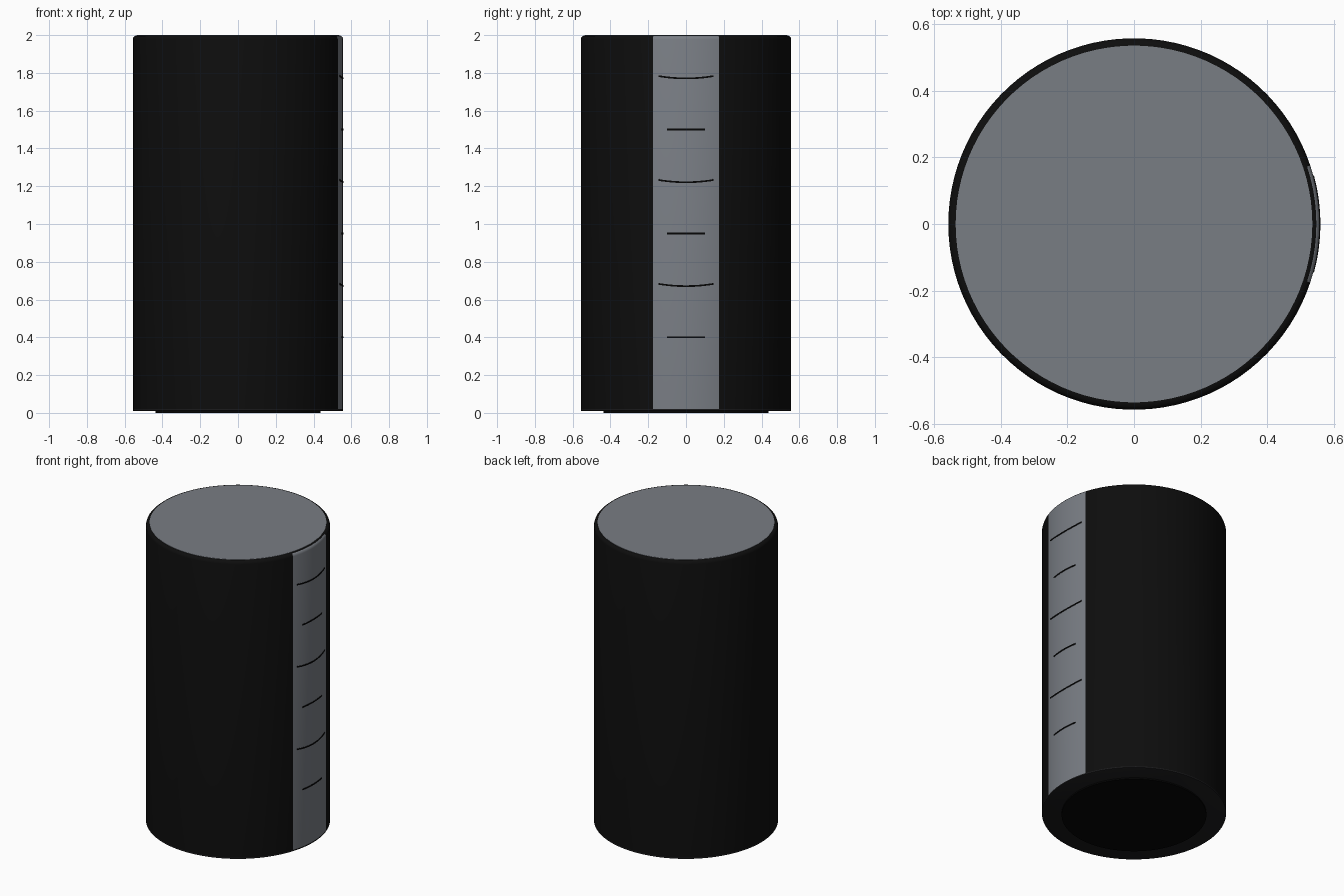
import bpy
import bmesh
import math

if "Cube" in bpy.data.objects:
    bpy.data.objects.remove(bpy.data.objects["Cube"], do_unlink=True)

SEGMENTS = 98
STEP = 2 * math.pi / SEGMENTS
RADIUS = 0.557
STRIP_HALF_ANGLE = 5 * STEP


def material(name, colour):
    mat = bpy.data.materials.new(name)
    mat.use_nodes = True
    mat.diffuse_color = (*colour, 1)
    shader = next(n for n in mat.node_tree.nodes if n.type == "BSDF_PRINCIPLED")
    shader.inputs["Base Color"].default_value = (*colour, 1)
    return mat


black = material("black", (0.004, 0.004, 0.004))
grey = material("slate grey", (0.19, 0.205, 0.23))
charcoal = material("charcoal", (0.011, 0.011, 0.012))
foot_black = material("deep black", (0.0015, 0.0015, 0.0015))


def finish(name, bm, mats):
    mesh = bpy.data.meshes.new(name)
    bm.normal_update()
    bm.to_mesh(mesh)
    bm.free()
    obj = bpy.data.objects.new(name, mesh)
    bpy.context.collection.objects.link(obj)
    for mat in mats:
        mesh.materials.append(mat)
    bpy.ops.object.select_all(action="DESELECT")
    obj.select_set(True)
    bpy.context.view_layer.objects.active = obj
    bpy.ops.object.shade_smooth_by_angle(angle=math.radians(32))
    return obj


def lathe(name, profile, mats):
    """Spin (radius, height) points, listed bottom to top, into a capped solid."""
    bm = bmesh.new()
    rings = [[bm.verts.new((r * math.cos(i * STEP), r * math.sin(i * STEP), z))
              for i in range(SEGMENTS)] for r, z in profile]
    for low, high in zip(rings, rings[1:]):
        for i in range(SEGMENTS):
            j = (i + 1) % SEGMENTS
            bm.faces.new((low[i], low[j], high[j], high[i]))
    bm.faces.new(rings[0][::-1])
    bm.faces.new(rings[-1])
    return finish(name, bm, mats)


# Body with a rounded top edge
bevel = 0.02
profile = [(RADIUS, 0.02)]
for k in range(4):
    a = math.radians(30 * k)
    profile.append((RADIUS - bevel + bevel * math.cos(a), 1.978 + bevel * math.sin(a)))
body = lathe("body", profile, [black, grey])

# Vertical level strip: body faces turned towards +x, below the rim
for face in body.data.polygons:
    c = face.center
    side = c.x > 0.3 and abs(math.atan2(c.y, c.x)) < STRIP_HALF_ANGLE
    if side and c.z < 1.994:
        face.material_index = 1

# Top plate, base ring and foot
lathe("top_plate", [(0.535, 1.994), (0.535, 2.0)], [grey])
lathe("base_ring", [(0.551, 0.009), (RADIUS, 0.012), (RADIUS, 0.02)], [charcoal])
lathe("foot", [(0.438, 0.0), (0.438, 0.012)], [foot_black])


def level_mark(name, z, half_width, sag):
    """Thin curved plate wrapped on the strip, dipping by sag in the middle."""
    bm = bmesh.new()
    count, half_height = 12, 0.0045
    sections = []
    for i in range(count + 1):
        t = 2 * i / count - 1
        a = math.asin(t * half_width / RADIUS)
        mid = z - sag * (1 - t * t)
        sections.append([bm.verts.new((r * math.cos(a), r * math.sin(a), mid + h))
                         for r, h in ((RADIUS - 0.003, -half_height),
                                      (RADIUS + 0.002, -half_height),
                                      (RADIUS + 0.002, half_height),
                                      (RADIUS - 0.003, half_height))])
    for a, b in zip(sections, sections[1:]):
        for k in range(4):
            n = (k + 1) % 4
            bm.faces.new((a[k], b[k], b[n], a[n]))
    bm.faces.new(sections[0])
    bm.faces.new(sections[-1][::-1])
    bmesh.ops.recalc_face_normals(bm, faces=bm.faces)
    finish(name, bm, [foot_black])


# Alternating long curved and short straight marks
for n in range(3):
    level_mark(f"short_mark_{n + 1}", 0.40 + 0.55 * n, 0.10, 0.0)
    level_mark(f"long_mark_{n + 1}", 0.683 + 0.55 * n, 0.145, 0.012)
